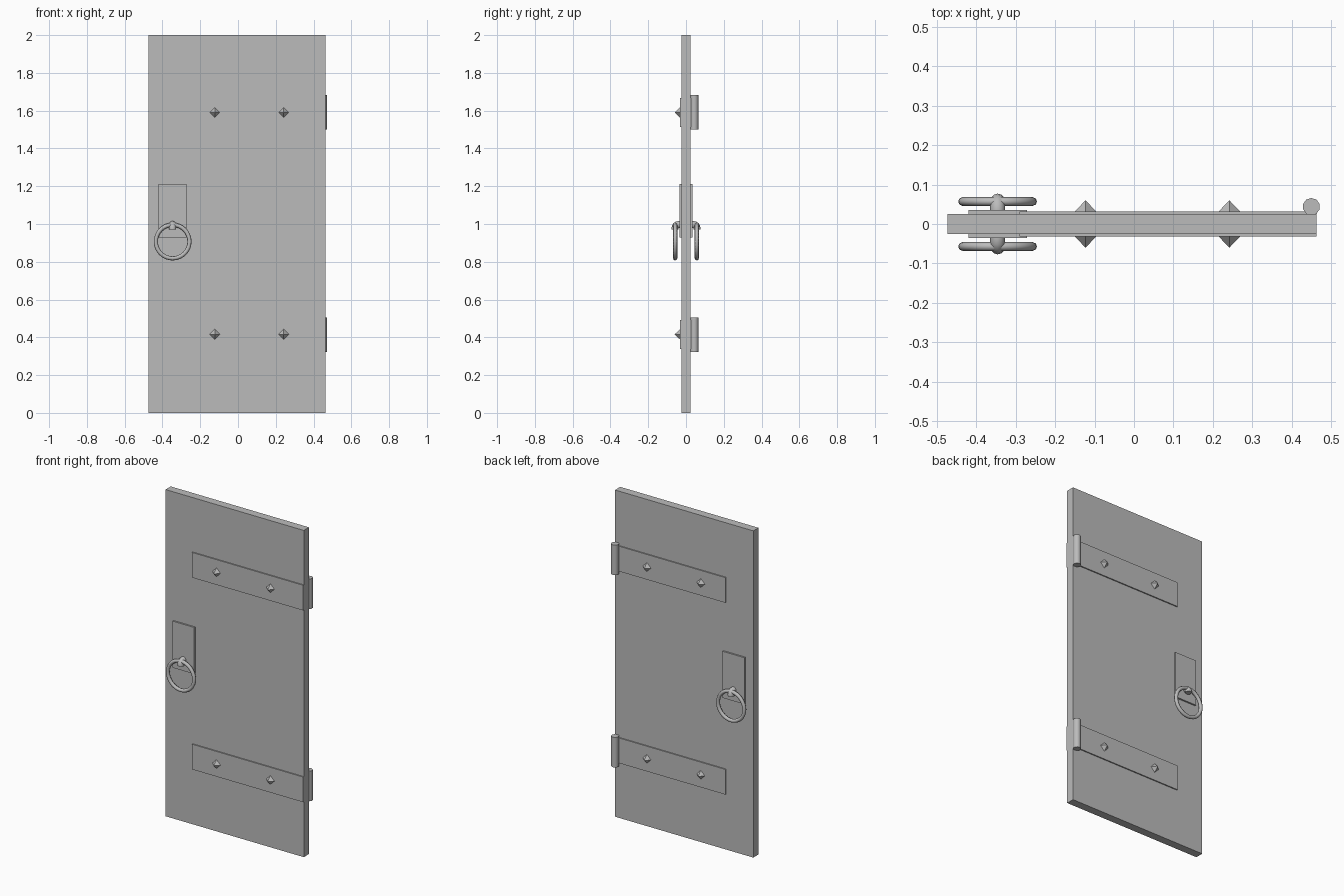
import bpy
import bmesh
from math import pi, cos, sin, radians
from mathutils import Matrix, Vector

default = bpy.data.objects.get("Cube")
if default:
    bpy.data.objects.remove(default, do_unlink=True)

grey = bpy.data.materials.new("plain_grey")
grey.use_nodes = True
colour = (0.5, 0.5, 0.5, 1)
grey.diffuse_color = colour
grey.node_tree.nodes["Principled BSDF"].inputs["Base Color"].default_value = colour


def finish(name, bm, smooth=False):
    """Turn a bmesh into a named object with the shared material."""
    bmesh.ops.recalc_face_normals(bm, faces=bm.faces)
    mesh = bpy.data.meshes.new(name)
    bm.to_mesh(mesh)
    bm.free()
    mesh.materials.append(grey)
    obj = bpy.data.objects.new(name, mesh)
    bpy.context.collection.objects.link(obj)
    if smooth:
        bpy.ops.object.select_all(action='DESELECT')
        obj.select_set(True)
        bpy.context.view_layer.objects.active = obj
        bpy.ops.object.shade_smooth_by_angle(angle=radians(50))
    return obj


def box(name, low, high):
    low, high = Vector(low), Vector(high)
    bm = bmesh.new()
    place = Matrix.Translation((low + high) / 2) @ Matrix.Diagonal((*(high - low), 1))
    bmesh.ops.create_cube(bm, size=1, matrix=place)
    return finish(name, bm)


def cone(name, centre, r1, r2, depth, sides, turn=Matrix(), smooth=False):
    bm = bmesh.new()
    bmesh.ops.create_cone(bm, cap_ends=True, segments=sides, radius1=r1, radius2=r2,
                          depth=depth, matrix=Matrix.Translation(centre) @ turn)
    return finish(name, bm, smooth)


def sweep(name, frames, radius, sides, closed=False):
    """Round tube through (point, normal, binormal) frames."""
    bm = bmesh.new()
    rings = []
    for point, normal, binormal in frames:
        rings.append([bm.verts.new(Vector(point) + radius * (
            cos(2 * pi * k / sides) * Vector(normal) + sin(2 * pi * k / sides) * Vector(binormal)))
            for k in range(sides)])
    pairs = list(zip(rings, rings[1:]))
    if closed:
        pairs.append((rings[-1], rings[0]))
    else:
        bm.faces.new(rings[0])
        bm.faces.new(rings[-1])
    for a, b in pairs:
        for k in range(sides):
            n = (k + 1) % sides
            bm.faces.new((a[k], a[n], b[n], b[k]))
    return finish(name, bm, True)


# Door slab
LEFT, RIGHT = -0.473, 0.463
box("door_slab", (LEFT, -0.025, 0), (RIGHT, 0.025, 2))

for side, s in (("front", -1), ("back", 1)):
    # Strap plates with pointed four-sided studs
    for level, z in (("lower", 0.416), ("upper", 1.59)):
        box(f"{side}_{level}_strap", (-0.29, min(0.02 * s, 0.032 * s), z - 0.077),
            (RIGHT, max(0.02 * s, 0.032 * s), z + 0.077))
        for label, x in (("inner", -0.123), ("outer", 0.242)):
            cone(f"{side}_{level}_{label}_stud", (x, 0.045 * s, z), 0.029, 0, 0.03, 4,
                 Matrix.Rotation(-s * pi / 2, 4, 'X'))

    # Handle back plate
    hx = -0.346
    box(f"{side}_handle_plate", (hx - 0.074, min(0.02 * s, 0.035 * s), 0.928),
        (hx + 0.074, max(0.02 * s, 0.035 * s), 1.213))

    # Bent peg that holds the ring
    across = (1, 0, 0)
    frames = [((hx, 0.03 * s, 0.997), across, (0, 0, 1))]
    for i in range(5):
        a = i / 4 * pi / 2
        frames.append(((hx, s * (0.038 + 0.02 * sin(a)), 0.977 + 0.02 * cos(a)),
                       across, (0, s * sin(a), cos(a))))
    frames.append(((hx, 0.058 * s, 0.97), across, (0, s, 0)))
    sweep(f"{side}_ring_peg", frames, 0.019, 12)

    # Pull ring
    count = 32
    angles = [2 * pi * i / count for i in range(count)]
    sweep(f"{side}_pull_ring",
          [((hx + 0.089 * cos(a), 0.057 * s, 0.907 + 0.089 * sin(a)),
            (cos(a), 0, sin(a)), (0, 1, 0)) for a in angles], 0.011, 8, closed=True)

# Hinge knuckles on the back edge
for level, z in (("lower", 0.414), ("upper", 1.591)):
    cone(f"{level}_hinge_knuckle", (0.45, 0.044, z), 0.022, 0.022, 0.184, 10, smooth=True)
